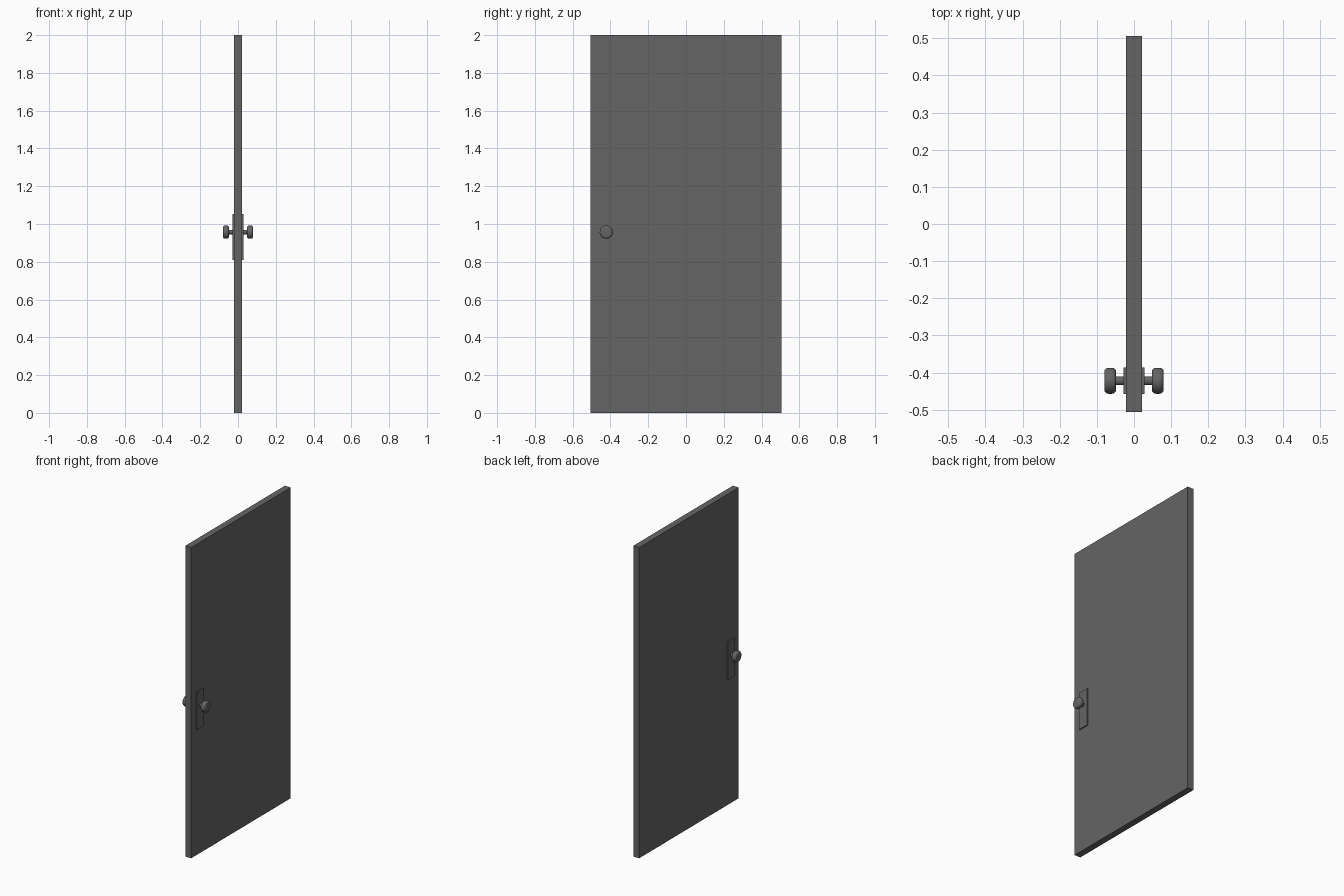
import bpy, math
from mathutils import Matrix

cube = bpy.data.objects.get("Cube")
if cube:
    bpy.data.objects.remove(cube, do_unlink=True)

grey = bpy.data.materials.new("dark grey")
grey.use_nodes = True
COLOUR = (0.13, 0.13, 0.13, 1)
grey.diffuse_color = COLOUR
grey.node_tree.nodes["Principled BSDF"].inputs["Base Color"].default_value = COLOUR

HANDLE_Y, HANDLE_Z = -0.422, 0.957


def box(name, size, location):
    bpy.ops.mesh.primitive_cube_add(size=1, location=location)
    obj = bpy.context.object
    obj.name = name
    obj.data.transform(Matrix.Diagonal((*size, 1)))
    obj.data.materials.append(grey)
    return obj


def rod(name, radius, start, end, side):
    # Cylinder lying along x on one side of the door
    bpy.ops.mesh.primitive_cylinder_add(
        vertices=32, radius=radius, depth=end - start,
        location=(side * (start + end) / 2, HANDLE_Y, HANDLE_Z),
        rotation=(0, math.pi / 2, 0))
    obj = bpy.context.object
    obj.name = name
    obj.data.materials.append(grey)
    return obj


# Door leaf
box("door_leaf", (0.042, 1.012, 2.0), (0, 0, 1))

# Plate, spindle and rounded knob on each face
for label, side in (("left", 1), ("right", -1)):
    box(label + "_plate", (0.008, 0.072, 0.242), (side * 0.024, HANDLE_Y, 0.931))

    spindle = rod(label + "_spindle", 0.012, 0.02, 0.055, side)
    bpy.ops.object.shade_smooth_by_angle()

    knob = rod(label + "_knob", 0.035, 0.048, 0.08, side)
    bevel = knob.modifiers.new("rounded_rim", "BEVEL")
    bevel.width = 0.011
    bevel.segments = 4
    bpy.ops.object.modifier_apply(modifier=bevel.name)
    bpy.ops.object.shade_smooth_by_angle()
